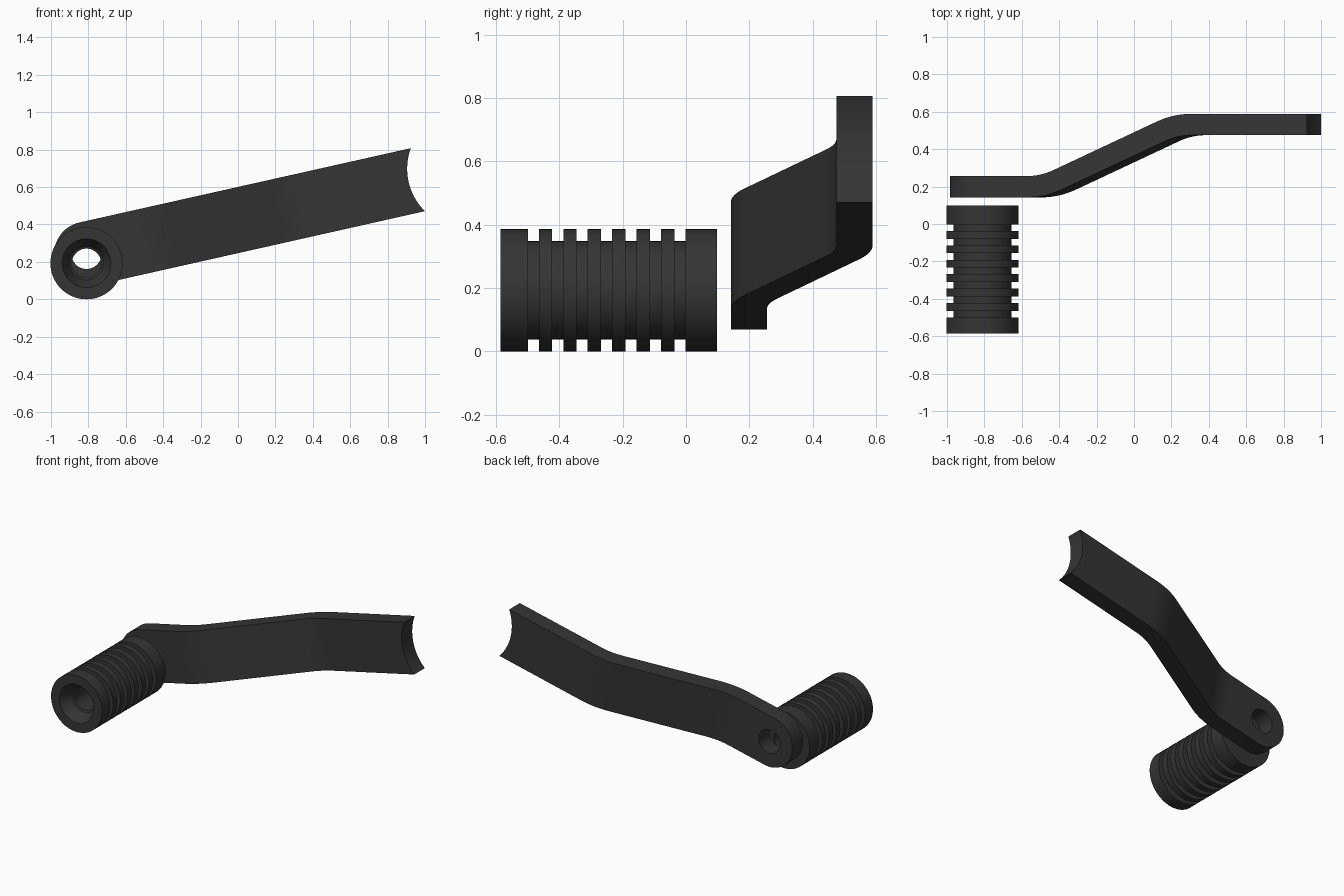
import bpy, bmesh, math
from mathutils import Matrix, Vector

if "Cube" in bpy.data.objects:
    bpy.data.objects.remove(bpy.data.objects["Cube"])

TILT = math.atan(0.2243)      # arm slope in the front view
PIVOT_X = -0.81

dark = bpy.data.materials.new("dark_rubber")
dark.diffuse_color = (0.035, 0.035, 0.035, 1)
dark.use_nodes = True
dark.node_tree.nodes["Principled BSDF"].inputs["Base Color"].default_value = dark.diffuse_color


def new_object(name, bm):
    bmesh.ops.recalc_face_normals(bm, faces=bm.faces)
    mesh = bpy.data.meshes.new(name)
    bm.to_mesh(mesh)
    bm.free()
    obj = bpy.data.objects.new(name, mesh)
    bpy.context.collection.objects.link(obj)
    obj.data.materials.append(dark)
    return obj


def prism(name, points, offset):
    bm = bmesh.new()
    face = bm.faces.new([bm.verts.new(p) for p in points])
    ext = bmesh.ops.extrude_face_region(bm, geom=[face])
    moved = [g for g in ext["geom"] if isinstance(g, bmesh.types.BMVert)]
    bmesh.ops.translate(bm, verts=moved, vec=offset)
    return new_object(name, bm)


def lathe_y(name, profile, sides):
    # closed (radius, y) profile revolved around the y axis
    bm = bmesh.new()
    rings = []
    for i in range(sides):
        a = 2 * math.pi * i / sides
        rings.append([bm.verts.new((r * math.cos(a), y, r * math.sin(a))) for r, y in profile])
    n = len(profile)
    for i in range(sides):
        a, b = rings[i], rings[(i + 1) % sides]
        for j in range(n):
            k = (j + 1) % n
            bm.faces.new((a[j], a[k], b[k], b[j]))
    return new_object(name, bm)


def arc(cu, cv, r, start, end, n):
    return [(cu + r * math.cos(start + (end - start) * i / n),
             cv + r * math.sin(start + (end - start) * i / n)) for i in range(n + 1)]


def smooth(obj):
    bpy.ops.object.select_all(action='DESELECT')
    obj.select_set(True)
    bpy.context.view_layer.objects.active = obj
    bpy.ops.object.shade_smooth_by_angle(angle=math.radians(30))


def boolean(obj, cutter, operation):
    cutter.hide_render = True
    mod = obj.modifiers.new(operation, 'BOOLEAN')
    mod.operation, mod.object, mod.solver = operation, cutter, 'EXACT'
    bpy.context.view_layer.objects.active = obj
    bpy.ops.object.modifier_apply(modifier=mod.name)
    bpy.data.objects.remove(cutter)


# Ribbed roller with countersunk bore
R, GROOVE_R, BORE = 0.193, 0.155, 0.078
profile = [(BORE, 0.098), (BORE, -0.50), (0.09, -0.505), (0.13, -0.586), (R, -0.586)]
for i in range(7):
    y = -0.50 + i * 0.0772
    profile += [(R, y), (GROOVE_R, y), (GROOVE_R, y + 0.035), (R, y + 0.035)]
profile.append((R, 0.098))
roller = lathe_y("ribbed_roller", profile, 64)
roller.location = (PIVOT_X, 0, R)
smooth(roller)

# Arm: S-bent strip in local (u, y), u running along the arm from the pivot
Y0, Y1, HALF_T, HALF_W = 0.199, 0.532, 0.057, 0.1725
SLOPE = math.radians(24.6)
BEND_R = 0.41
mid = 0.733
half_run = (Y1 - Y0) / 2 / math.tan(SLOPE)
tangent = BEND_R * math.tan(SLOPE / 2)
u_a = mid - half_run - tangent
u_b = mid + half_run + tangent


def side(sign):
    first = arc(u_a, Y0 + BEND_R, BEND_R - sign * HALF_T, -math.pi / 2, -math.pi / 2 + SLOPE, 10)
    second = arc(u_b, Y1 - BEND_R, BEND_R + sign * HALF_T, math.pi / 2 + SLOPE, math.pi / 2, 10)
    return [(-0.3, Y0 + sign * HALF_T)] + first + second + [(2.2, Y1 + sign * HALF_T)]


strip = side(-1) + side(1)[::-1]
arm = prism("bent_arm", [(u, y, -0.3) for u, y in strip], Vector((0, 0, 0.6)))

# Outline: round pivot end and concave far end
end_angle = math.asin(HALF_W / 0.32)
outline = arc(0, 0, HALF_W + 0.0005, math.pi / 2, 1.5 * math.pi, 32)
outline += arc(2.085, 0, 0.32, math.pi + end_angle, math.pi - end_angle, 24)
boolean(arm, prism("arm_outline_cutter", [(u, -0.2, v) for u, v in outline],
                   Vector((0, 1.2, 0))), 'INTERSECT')

# Pivot hole
hole = arc(0, 0, 0.08, 0, 2 * math.pi * 47 / 48, 47)
boolean(arm, prism("pivot_hole_cutter", [(u, 0, v) for u, v in hole],
                   Vector((0, 0.4, 0))), 'DIFFERENCE')

arm.data.transform(Matrix.Translation((PIVOT_X, 0, 0.242)) @ Matrix.Rotation(-TILT, 4, 'Y'))
smooth(arm)
